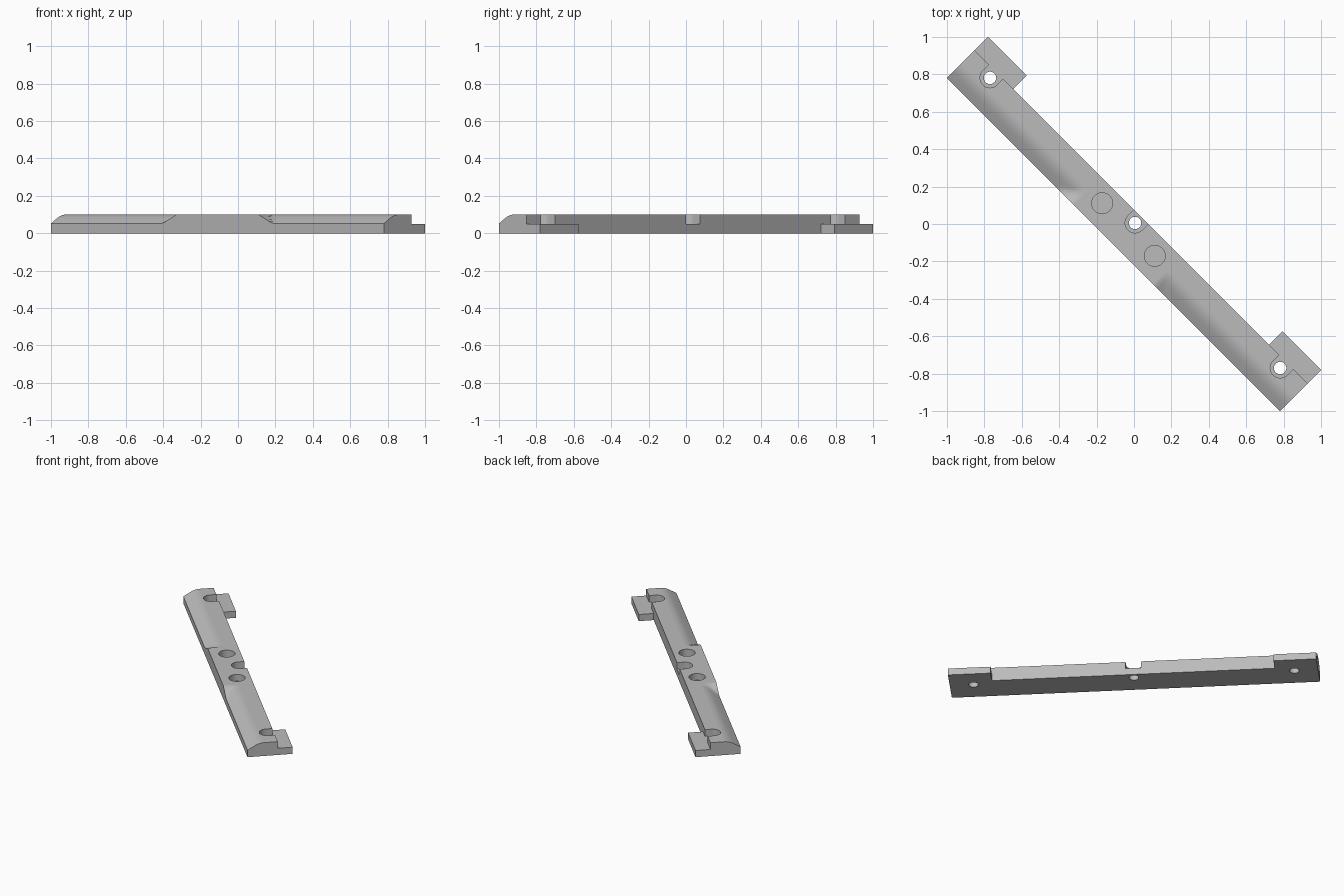
import bpy, bmesh, math
from mathutils import Matrix

cube = bpy.data.objects.get("Cube")
if cube:
    bpy.data.objects.remove(cube, do_unlink=True)

HALF, FRONT, BACK, TAB_BACK = 1.259, -0.156, 0.053, 0.156
TOP, STEP = 0.1, 0.05
HOLE_V = 0.008

grey = bpy.data.materials.new("plain_grey")
grey.use_nodes = True
colour = (0.5, 0.5, 0.5, 1)
grey.diffuse_color = colour
grey.node_tree.nodes["Principled BSDF"].inputs["Base Color"].default_value = colour


def make_object(name, bm):
    bmesh.ops.recalc_face_normals(bm, faces=bm.faces)
    mesh = bpy.data.meshes.new(name)
    bm.to_mesh(mesh)
    bm.free()
    mesh.materials.append(grey)
    obj = bpy.data.objects.new(name, mesh)
    bpy.context.collection.objects.link(obj)
    return obj


def prism(name, outline, z0, z1):
    bm = bmesh.new()
    face = bm.faces.new([bm.verts.new((x, y, z0)) for x, y in outline])
    extruded = bmesh.ops.extrude_face_region(bm, geom=[face])["geom"]
    verts = [g for g in extruded if isinstance(g, bmesh.types.BMVert)]
    bmesh.ops.translate(bm, verts=verts, vec=(0, 0, z1 - z0))
    return make_object(name, bm)


def arc(u, v, r, start, end, n):
    angles = [start + (end - start) * i / n for i in range(n + 1)]
    return [(u + r * math.cos(a), v + r * math.sin(a)) for a in angles]


def disc(name, u, v, r, z0, z1):
    return prism(name, arc(u, v, r, 0, math.tau, 48)[:-1], z0, z1)


def combine(target, tool, operation):
    mod = target.modifiers.new(operation.title(), 'BOOLEAN')
    mod.operation, mod.solver, mod.object = operation, 'EXACT', tool
    bpy.context.view_layer.objects.active = target
    bpy.ops.object.modifier_apply(modifier=mod.name)
    bpy.data.objects.remove(tool, do_unlink=True)


# Bar: lofted sections, with a rounded front chamfer that runs out near the middle
chamfer = [(FRONT, 0.048), (-0.135, 0.035), (-0.115, 0.023), (-0.095, 0.012),
           (-0.075, 0.004), (-0.05, 0), (-0.044, 0), (BACK, 0)]
half_stations = [0.3, 0.31, 0.335, 0.36, 0.385, 0.41, 0.43, 0.44, HALF]
stations = [-u for u in reversed(half_stations)] + half_stations

bm = bmesh.new()
sections = []
for u in stations:
    ramp = max(0, (abs(u) - 0.31) * 0.45)
    pts = [(v, TOP - min(drop, ramp)) for v, drop in chamfer]
    pts += [(BACK, 0), (FRONT, 0)]
    sections.append([bm.verts.new((u, v, z)) for v, z in pts])
for a, b in zip(sections, sections[1:]):
    for i in range(len(a)):
        j = (i + 1) % len(a)
        bm.faces.new((a[i], a[j], b[j], b[i]))
bm.faces.new(sections[0])
bm.faces.new(sections[-1])
bar = make_object("mounting_bar", bm)

# Low tabs behind both ends
for s in (-1, 1):
    outline = [(s * 0.967, 0), (s * HALF, 0), (s * HALF, TAB_BACK), (s * 0.967, TAB_BACK)]
    combine(bar, prism("end_tab", outline, 0, STEP), 'UNION')

# Screw holes with recesses that open to the back
for u in (-1.097, 0, 1.097):
    outline = arc(u, HOLE_V, 0.053, math.pi, math.tau, 24)
    outline += [(u + 0.053, 0.2), (u - 0.053, 0.2)]
    combine(bar, prism("recess_cutter", outline, STEP, 0.2), 'DIFFERENCE')
    combine(bar, disc("screw_cutter", u, HOLE_V, 0.033, -0.1, 0.2), 'DIFFERENCE')

# Round blind pockets beside the middle hole
for u in (-0.199, 0.199):
    combine(bar, disc("pocket_cutter", u, -0.042, 0.056, STEP, 0.2), 'DIFFERENCE')

# Lay the bar on the diagonal and smooth its curved faces
bar.data.transform(Matrix.Rotation(-math.pi / 4, 4, 'Z'))
bpy.ops.object.select_all(action='DESELECT')
bar.select_set(True)
bpy.context.view_layer.objects.active = bar
bpy.ops.object.shade_smooth_by_angle(angle=math.radians(30))
